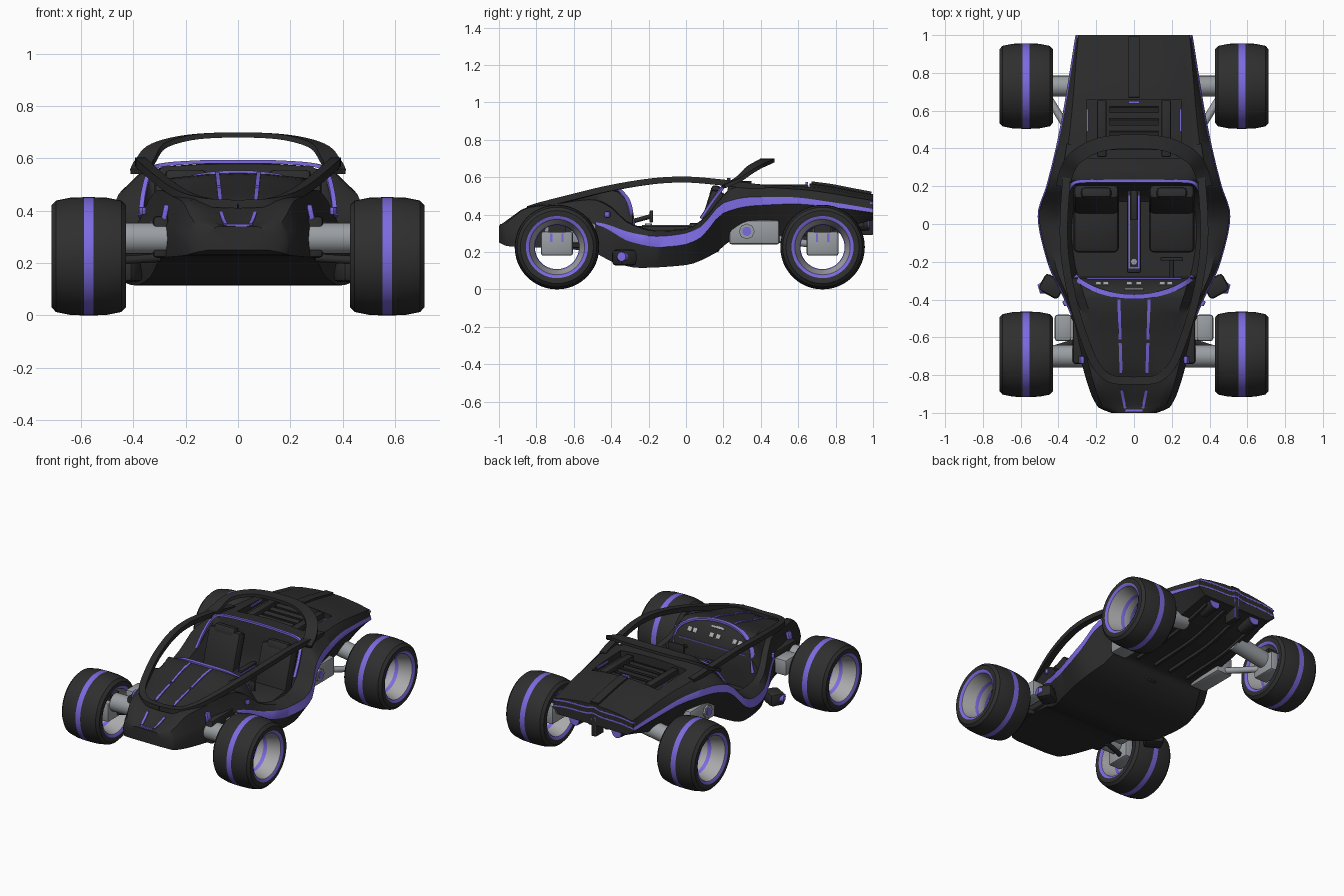
import bpy, bmesh, math
from mathutils import Vector, Matrix, Euler

if "Cube" in bpy.data.objects:
    bpy.data.objects.remove(bpy.data.objects["Cube"])

def mat(name, c):
    m = bpy.data.materials.new(name)
    m.diffuse_color = (*c, 1)
    m.use_nodes = True
    m.node_tree.nodes["Principled BSDF"].inputs["Base Color"].default_value = m.diffuse_color
    return m
DARK = mat("body black", (.025, .025, .025))
TYRE = mat("tyre black", (.028, .028, .028))
PURP = mat("purple", (.2, .145, .75))
GREY = mat("metal grey", (.32, .34, .36))
LITE = mat("rim grey", (.40, .40, .41))

def finish(name, bm, mats, mirror=False):
    bmesh.ops.recalc_face_normals(bm, faces=bm.faces)
    if mirror:
        d = bmesh.ops.duplicate(bm, geom=bm.verts[:] + bm.edges[:] + bm.faces[:])["geom"]
        bmesh.ops.scale(bm, vec=(-1, 1, 1), verts=[g for g in d if isinstance(g, bmesh.types.BMVert)])
        bmesh.ops.reverse_faces(bm, faces=[g for g in d if isinstance(g, bmesh.types.BMFace)])
    me = bpy.data.meshes.new(name)
    bm.to_mesh(me)
    bm.free()
    for m in mats:
        me.materials.append(m)
    ob = bpy.data.objects.new(name, me)
    bpy.context.collection.objects.link(ob)
    return ob

def box(name, loc, size, m=DARK, rot=(0, 0, 0), bevel=0.0, mirror=False):
    bm = bmesh.new()
    bmesh.ops.create_cube(bm, size=1, matrix=Matrix.Diagonal((*size, 1)))
    if bevel:
        bmesh.ops.bevel(bm, geom=bm.edges[:], offset=bevel, segments=2, affect='EDGES', profile=.5)
    bm.transform(Matrix.Translation(loc) @ Euler(rot).to_matrix().to_4x4())
    return finish(name, bm, [m], mirror)

def cyl(name, a, b, r, m=GREY, r2=None, mirror=False, n=24):
    a, b = Vector(a), Vector(b)
    bm = bmesh.new()
    bmesh.ops.create_cone(bm, cap_ends=True, segments=n, radius1=r, radius2=r if r2 is None else r2, depth=(b - a).length)
    bm.transform(Matrix.Translation((a + b) / 2) @ (b - a).to_track_quat('Z', 'Y').to_matrix().to_4x4())
    return finish(name, bm, [m], mirror)

def loft(bm, rings, idx=None):
    vs = [[bm.verts.new(p) for p in r] for r in rings]
    n = len(vs[0])
    for i in range(len(vs) - 1):
        for j in range(n):
            k = (j + 1) % n
            f = bm.faces.new((vs[i][j], vs[i][k], vs[i + 1][k], vs[i + 1][j]))
            if idx:
                f.material_index = idx(i, j)
    bm.faces.new(vs[0])
    bm.faces.new(vs[-1])

def smooth(pts, n=6):
    p = [Vector(q) for q in pts]
    p = [2 * p[0] - p[1]] + p + [2 * p[-1] - p[-2]]
    out = []
    for i in range(1, len(p) - 2):
        a, b, c, d = p[i - 1:i + 3]
        for k in range(n):
            t = k / n
            out.append(.5 * (2 * b + (c - a) * t + (2 * a - 5 * b + 4 * c - d) * t * t + (3 * b - a - 3 * c + d) * t ** 3))
    return out + [p[-2]]

def sweep(name, pts, w, h, m=DARK, mirror=False, n=6):
    """Rectangular bar, w wide and h high, along a smooth path."""
    c = smooth(pts, n)
    rings = []
    for i, p in enumerate(c):
        t = (c[min(i + 1, len(c) - 1)] - c[max(i - 1, 0)]).normalized()
        s = t.cross(Vector((0, 0, 1))).normalized()
        u = s.cross(t)
        rings.append([p + s * w / 2 * a + u * h / 2 * b for a, b in ((-1, -1), (1, -1), (1, 1), (-1, 1))])
    bm = bmesh.new()
    loft(bm, rings)
    return finish(name, bm, [m], mirror)

def curve(*keys):
    """Monotone smooth interpolation through (y, value) keys."""
    xs, vs = zip(*keys)
    d = [(vs[i + 1] - vs[i]) / (xs[i + 1] - xs[i]) for i in range(len(xs) - 1)]
    s = [d[0]] + [2 * a * b / (a + b) if a * b > 0 else 0 for a, b in zip(d, d[1:])] + [d[-1]]
    def f(x):
        i = max(0, min(len(d) - 1, sum(x >= k for k in xs) - 1))
        h = xs[i + 1] - xs[i]
        t = (x - xs[i]) / h
        return (vs[i] * (1 + 2 * t) * (1 - t) ** 2 + s[i] * h * t * (1 - t) ** 2
                + vs[i + 1] * t * t * (3 - 2 * t) + s[i + 1] * h * t * t * (t - 1))
    return f

# body profiles along the length
half_w = curve((-1, .12), (-.97, .19), (-.85, .245), (-.7, .285), (-.5, .33), (-.4, .37), (-.2, .46), (.05, .51), (.2, .465), (.4, .415), (.6, .375), (1, .31))
low_k = curve((-1, .95), (-.7, 1), (-.4, .9), (0, .85), (.2, .78), (.35, .74), (1, .82))
rim_k = curve((-1, .85), (-.7, .88), (-.4, .93), (-.1, .9), (.1, .84), (.25, .83), (.5, .86), (1, .95))
bottom = curve((-1, .25), (-.95, .23), (-.7, .22), (-.5, .2), (-.4, .15), (-.25, .115), (0, .13), (.15, .19), (.25, .26), (.6, .28), (1, .37))
stripe = curve((-1, .29), (-.85, .32), (-.6, .37), (-.45, .345), (-.3, .28), (-.15, .255), (-.03, .265), (.07, .3), (.2, .435), (.35, .47), (.55, .475), (.8, .45), (1, .42))
stripe_h = curve((-1, .02), (-.5, .006), (-.3, .025), (0, .03), (.3, .025), (.7, .015), (1, .01))
rim_z = curve((-1, .33), (-.95, .365), (-.85, .435), (-.7, .455), (-.5, .48), (-.42, .45), (-.3, .35), (-.15, .31), (0, .32), (.1, .38), (.2, .5), (.27, .55), (.6, .535), (1, .475))
floor_z = curve((-1, .34), (-.85, .435), (-.6, .485), (-.4, .525), (-.38, .525), (-.285, .41), (-.275, .2), (.12, .2), (.2, .32), (.23, .57), (.3, .565), (.65, .55), (1, .49))
crown = curve((-1, 0), (-.93, -.035), (-.84, -.04), (-.78, -.015), (-.6, .01), (-.4, .02), (-.28, 0), (.2, 0), (.25, .015), (1, .02))

def half_section(y):
    w, zf, c = half_w(y), floor_z(y), crown(y)
    wr = w * rim_k(y)
    wi = wr * .88
    return [(0, bottom(y)), (w * low_k(y), bottom(y)), (w, stripe(y) - stripe_h(y)), (w - .008, stripe(y) + stripe_h(y)),
            (wr, rim_z(y)), (wi, rim_z(y) + .005), (wi * .85, zf), (wi * .4, zf + .75 * c), (0, zf + c)]

def deck(x, y, up=.002):
    h = half_section(y)[5:]
    for (xa, za), (xb, zb) in zip(h, h[1:]):
        if xb <= abs(x) <= xa:
            return (x, y, zb + (za - zb) * (abs(x) - xb) / (xa - xb) + up)
    return (x, y, h[0][1] + up)

# body shell with purple side stripe
ys = sorted(set([round(-1 + .04 * i, 3) for i in range(51)] + [-.985, -.97, -.39, -.38, -.285, -.275, .21, .22, .23]))
rings = []
for y in ys:
    h = half_section(y)
    rings.append([(x, y, z) for x, z in h] + [(-x, y, z) for x, z in h[7:0:-1]])
bm = bmesh.new()
loft(bm, rings, lambda i, j: 1 if j in (2, 13) and ys[i] > -.5 else 0)
body = finish("body_shell", bm, [DARK, PURP])

# engine bay recess
cutter = box("bay_cutter", (0, .505, .62), (.5, .31, .2))
cutter.hide_render = True
mod = body.modifiers.new("bay", 'BOOLEAN')
mod.operation, mod.object, mod.solver = 'DIFFERENCE', cutter, 'EXACT'
bpy.context.view_layer.objects.active = body
bpy.ops.object.modifier_apply(modifier="bay")
bpy.data.objects.remove(cutter)
for i in range(4):
    box("bay_slat", (0, .41 + .065 * i, .537), (.26, .03, .02), rot=(.3, 0, 0))
box("bay_rail", (.17, .505, .54), (.05, .3, .04), bevel=.008, mirror=True)
box("bay_line", (.245, .55, .545), (.006, .12, .012), PURP, mirror=True)
box("bay_latch", (0, .645, .568), (.06, .014, .012), PURP)

# cabin frame, roll hoop
sweep("cabin_frame", [(0, -.83, .425), (.12, -.82, .432), (.2, -.75, .455), (.265, -.6, .494), (.325, -.4, .542), (.365, -.18, .578), (.372, 0, .587), (.362, .18, .573), (.35, .32, .555), (.335, .42, .54)], .042, .032, mirror=True)
hoop = [(.375, .2, .55), (.355, .28, .588), (.305, .355, .647), (.18, .42, .681), (0, .437, .69)]
sweep("roll_hoop", hoop + [(-x, y, z) for x, y, z in hoop[-2::-1]], .075, .02)
# purple edging
arc = [(.372, .08, .38), (.36, .14, .47), (.335, .2, .55), (.29, .225, .575), (.15, .228, .586), (0, .23, .588)]
sweep("cockpit_rear_trim", arc + [(-x, y, z) for x, y, z in arc[-2::-1]], .018, .014, PURP)
ws = [(x, -.28 - .105 * (1 - (x / .31) ** 2) ** .8) for x in (-.31, -.28, -.2, -.1, 0, .1, .2, .28, .31)]
sweep("dash_trim", [deck(x, y, .004) for x, y in ws], .026, .012, PURP)
for a, b in ((-.79, -.63), (-.61, -.4)):
    sweep("hood_stripe", [deck(.08 + (y + .4) * .03, y, .003) for y in (a, (a + b) / 2, b)], .016, .007, PURP, True)
sweep("nose_stripe", [deck(.066 + (y + .88) * .2, y, .003) for y in (-.88, -.93, -.975)], .014, .007, PURP, True)
box("nose_bar", (0, -.988, .343), (.09, .014, .012), PURP)
box("nose_intake", (0, -.965, .305), (.16, .068, .07), bevel=.008)
box("nose_light", (.278, -.72, .395), (.022, .04, .06), PURP, (0, -.2, 0), .008, True)
box("cowl_light", (.365, -.42, .40), (.02, .03, .03), PURP, (0, 0, -.5), .006, True)

# side pods with lamps
box("side_pod", (.435, -.33, .17), (.12, .1, .085), rot=(0, 0, .5), bevel=.02, mirror=True)
cyl("side_lamp", (.47, -.335, .175), (.504, -.345, .175), .036, PURP, .024, True)

# cockpit
box("seat_cushion", (.2, -.02, .235), (.24, .26, .08), rot=(.12, 0, 0), bevel=.025, mirror=True)
box("seat_back", (.2, .125, .37), (.24, .08, .33), rot=(-.3, 0, 0), bevel=.025, mirror=True)
box("headrest", (.2, .16, .52), (.16, .06, .07), rot=(-.3, 0, 0), bevel=.02, mirror=True)
box("centre_console", (0, -.04, .27), (.075, .44, .14), bevel=.012)
box("console_trim", (.026, -.04, .341), (.008, .38, .008), PURP, mirror=True)
box("console_end_trim", (0, -.232, .341), (.06, .008, .008), PURP)
box("console_pad", (0, .1, .345), (.036, .16, .02), bevel=.006)
cyl("gear_knob", (0, -.2, .34), (0, -.2, .352), .018, GREY)
box("steering_yoke", (.2, -.185, .39), (.12, .018, .065), bevel=.006)
cyl("steering_column", (.2, -.19, .39), (.2, -.3, .36), .012, DARK)
for x in (.025, .15, .19):
    box("dash_gauge", deck(x, -.315, .003), (.028, .028, .006), LITE, (-.9, 0, 0), mirror=True)
box("dash_display", deck(0, -.345, .003), (.1, .014, .006), LITE, (-.9, 0, 0))
sweep("dash_line", [deck(x, -.287, .003) for x in (-.25, -.12, 0, .12, .25)], .006, .006, PURP)

# tail: ridge, edge strip, fin, exhausts
sweep("tail_ridge", [deck(0, y, 0) for y in (.67, .78, .9, .99)], .06, .022)
tail = [(.305, .993, .462), (.2, .993, .475), (.06, .993, .478), (0, .993, .49), (-.06, .993, .478), (-.2, .993, .475), (-.305, .993, .462)]
sweep("tail_light_upper", tail, .016, .01, PURP)
sweep("tail_light_lower", [(x, y, z - .04) for x, y, z in tail], .016, .01, PURP)
box("tail_fin", (0, .955, .4), (.035, .09, .22), bevel=.006)
box("tail_fin_trim", (.013, .998, .4), (.007, .004, .2), PURP, mirror=True)
cyl("exhaust", (.16, .86, .345), (.16, .975, .355), .04, DARK, mirror=True)
cyl("exhaust_ring", (.16, .975, .355), (.16, .981, .355), .036, PURP, mirror=True)
for x in (.06, .2):
    sweep("diffuser_strake", [(x, y, bottom(y) - .005) for y in (.28, .45, .65, .85, .95)], .018, .03, mirror=True)

# wheels: hollow hubless rings; profile of (x offset, radius, material)
prof = [(-.018, .226, 1), (.018, .226, 0), (.07, .224, 0), (.125, .213, 0), (.142, .195, 0), (.142, .166, 1), (.132, .148, 2),
        (.045, .124, 1), (.022, .118, 2), (-.022, .118, 1), (-.045, .124, 2), (-.132, .148, 1), (-.142, .166, 0),
        (-.142, .195, 0), (-.125, .213, 0), (-.07, .224, 0)]
for name, cy in (("front", -.69), ("rear", .73)):
    bm = bmesh.new()
    N = 48
    vs = [[bm.verts.new((.571 + x, cy + r * math.cos(a), .226 + r * math.sin(a))) for x, r, _ in prof]
          for a in (2 * math.pi * k / N for k in range(N))]
    for k in range(N):
        for j, p in enumerate(prof):
            q, l = (j + 1) % len(prof), (k + 1) % N
            bm.faces.new((vs[k][j], vs[k][q], vs[l][q], vs[l][j])).material_index = p[2]
    finish(name + "_wheels", bm, [TYRE, PURP, LITE], True)
    # hub carriers held inside each ring
    box(name + "_hub", (.49, cy, .245), (.1, .17, .13), GREY, bevel=.012, mirror=True)
    box(name + "_hub_top", (.5, cy, .325), (.1, .09, .04), DARK, mirror=True)
    box(name + "_hub_mark_a", (.543, cy - .03, .275), (.008, .012, .045), PURP, mirror=True)
    box(name + "_hub_mark_b", (.543, cy + .03, .275), (.008, .012, .045), PURP, mirror=True)

# suspension
cyl("front_axle", (.24, -.7, .295), (.44, -.7, .295), .06, mirror=True)
box("front_motor", (.375, -.55, .3), (.09, .14, .11), GREY, bevel=.015, mirror=True)
box("front_mount", (.295, -.62, .3), (.06, .24, .16), DARK, bevel=.015, mirror=True)
cyl("front_arm", (.3, -.62, .22), (.46, -.67, .21), .016, DARK, mirror=True)
cyl("rear_axle", (.2, .73, .32), (.45, .73, .28), .055, mirror=True)
cyl("rear_arm", (.3, .42, .28), (.46, .68, .24), .02, mirror=True)
box("rear_motor", (.325, .365, .305), (.12, .27, .13), GREY, bevel=.015, mirror=True)
cyl("rear_motor_ring", (.38, .325, .31), (.398, .325, .31), .042, GREY, mirror=True, n=8)
cyl("rear_motor_mark", (.398, .325, .31), (.402, .325, .31), .024, PURP, mirror=True)

for ob in bpy.context.scene.objects:
    ob.select_set(True)
bpy.context.view_layer.objects.active = body
bpy.ops.object.shade_smooth_by_angle(angle=math.radians(35))
